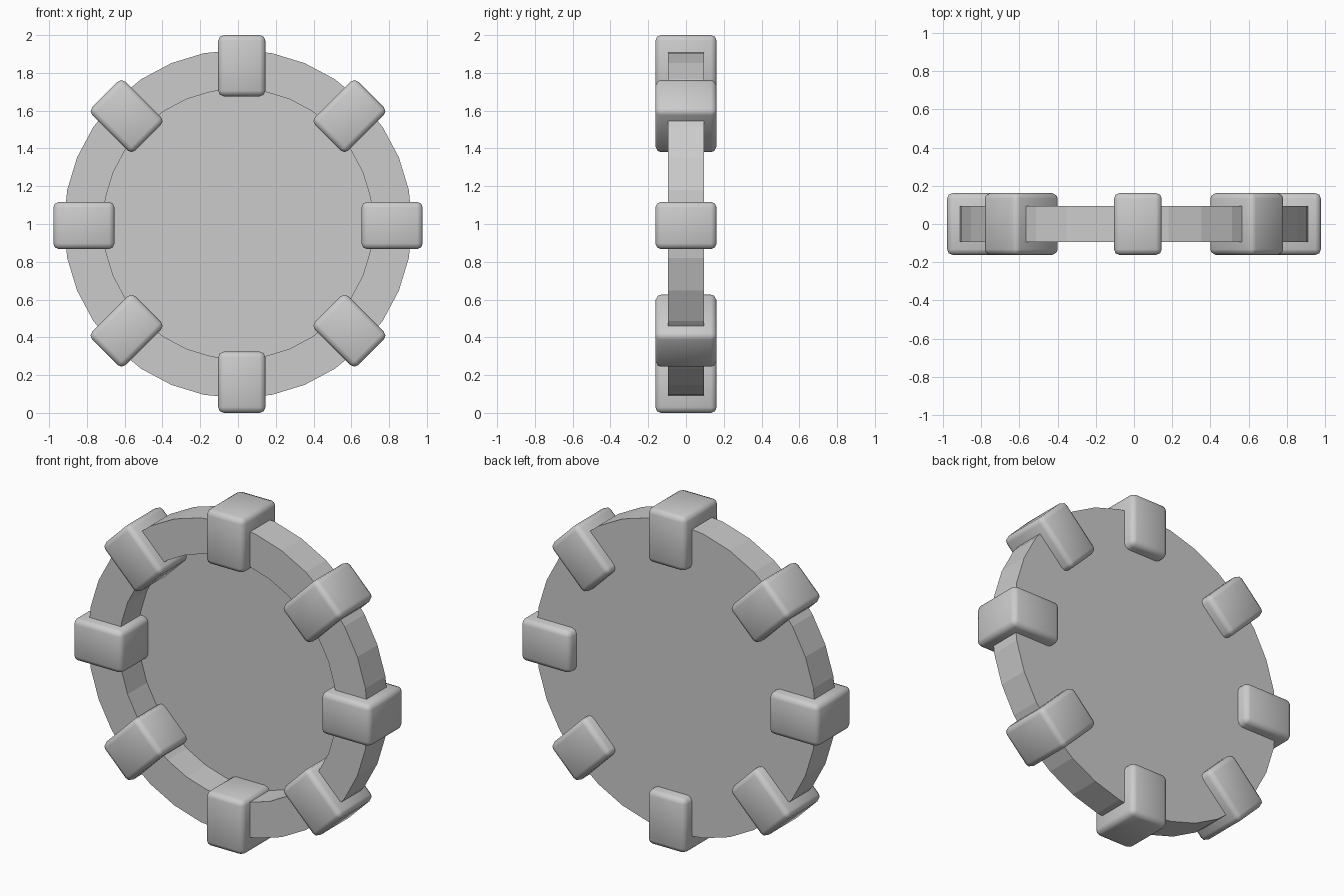
import bpy, bmesh
from math import sin, cos, pi, radians
from mathutils import Matrix

if "Cube" in bpy.data.objects:
    bpy.data.objects.remove(bpy.data.objects["Cube"])

CZ = 1.0


def finish(name, bm, smooth):
    bmesh.ops.recalc_face_normals(bm, faces=bm.faces)
    me = bpy.data.meshes.new(name)
    bm.to_mesh(me)
    bm.free()
    for p in me.polygons:
        p.use_smooth = smooth
    ob = bpy.data.objects.new(name, me)
    bpy.context.collection.objects.link(ob)
    return ob


# Round tray: flat back, raised rim on the front, thin floor
def tray(sides=32):
    bm = bmesh.new()
    profile = [(0.922, 0.094), (0.922, -0.094), (0.715, -0.094), (0.715, 0.088)]
    loops = []
    for r, y in profile:
        loops.append([bm.verts.new((r * cos(2 * pi * i / sides), y,
                                    CZ + r * sin(2 * pi * i / sides)))
                      for i in range(sides)])
    for a, b in zip(loops, loops[1:]):
        for i in range(sides):
            j = (i + 1) % sides
            bm.faces.new((a[i], a[j], b[j], b[i]))
    bm.faces.new(loops[0])
    bm.faces.new(loops[-1])
    finish("round_tray", bm, False)


# Rounded clamp block straddling the rim
def block(name, x, z, angle):
    bm = bmesh.new()
    bmesh.ops.create_cube(bm, size=1)
    bmesh.ops.scale(bm, vec=(0.324, 0.324, 0.25), verts=bm.verts)
    bmesh.ops.bevel(bm, geom=bm.edges[:], offset=0.03, segments=2,
                    profile=0.5, affect='EDGES')
    ob = finish(name, bm, True)
    ob.matrix_world = (Matrix.Translation((x, 0, z))
                       @ Matrix.Rotation(-radians(angle), 4, 'Y'))


tray()
for s in (-1, 1):
    tag = "left" if s < 0 else "right"
    block("side_block_" + tag, s * 0.816, CZ - 0.008, 0)
    block("top_block" if s > 0 else "bottom_block", 0.02, CZ + s * 0.838, 90)
    for t in (-1, 1):
        block("corner_block_" + tag + ("_upper" if t > 0 else "_lower"),
              s * 0.59, CZ + 0.003 + t * 0.568, 45 * s * t)
